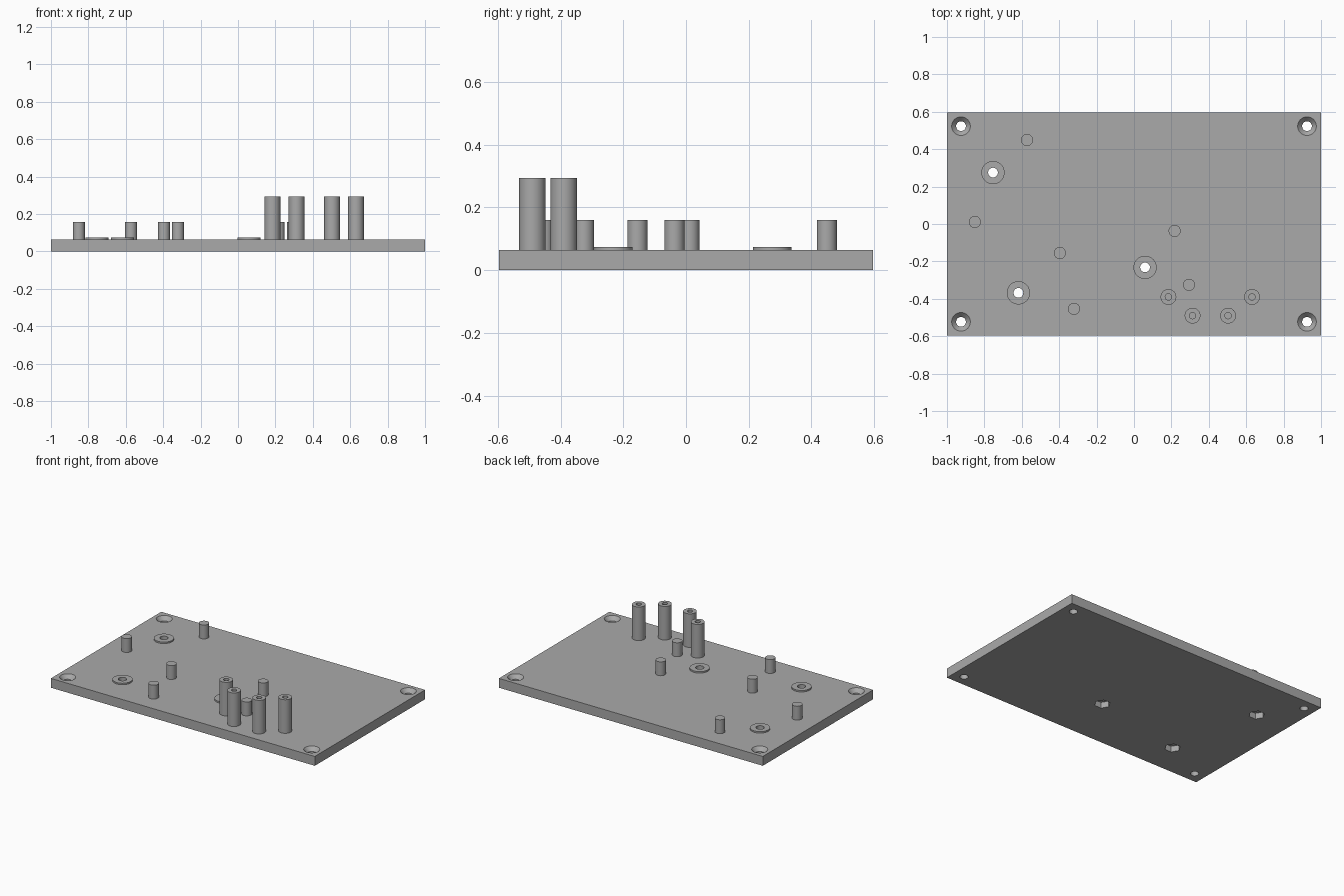
import bpy, bmesh, math

cube = bpy.data.objects.get("Cube")
if cube:
    bpy.data.objects.remove(cube, do_unlink=True)

TOP, BOTTOM = 0.064, -0.02
HALF_X, HALF_Y = 1.0, 0.597
BORE = 0.026

grey = bpy.data.materials.new("plain grey")
grey.use_nodes = True
colour = (0.4, 0.4, 0.4, 1)
grey.diffuse_color = colour
grey.node_tree.nodes["Principled BSDF"].inputs["Base Color"].default_value = colour


def lathe(bm, profile, x, y, sides=48, turn=0.0, close=False):
    """Revolve a (radius, height) profile about the vertical through x, y."""
    rings = []
    for r, z in profile:
        if r == 0:
            rings.append([bm.verts.new((x, y, z))] * sides)
            continue
        angles = [turn + math.tau * i / sides for i in range(sides)]
        rings.append([bm.verts.new((x + r * math.cos(a), y + r * math.sin(a), z))
                      for a in angles])
    for low, high in zip(rings, rings[1:]):
        for i in range(sides):
            j = (i + 1) % sides
            corners = [low[i], low[j], high[j], high[i]]
            bm.faces.new(list(dict.fromkeys(corners)))
    if close:
        bm.faces.new(rings[0][::-1])
        bm.faces.new(rings[-1])


def finish(name, bm, smooth=True):
    bmesh.ops.recalc_face_normals(bm, faces=bm.faces)
    mesh = bpy.data.meshes.new(name)
    bm.to_mesh(mesh)
    bm.free()
    obj = bpy.data.objects.new(name, mesh)
    bpy.context.collection.objects.link(obj)
    mesh.materials.append(grey)
    if smooth:
        shade(obj)
    return obj


def select(obj):
    bpy.ops.object.select_all(action="DESELECT")
    obj.select_set(True)
    bpy.context.view_layer.objects.active = obj


def shade(obj):
    select(obj)
    bpy.ops.object.shade_smooth_by_angle(angle=math.radians(30))


bosses = [(-0.754, 0.275), (-0.618, -0.368), (0.059, -0.232)]
pins = [(-0.572, 0.449), (-0.851, 0.011), (-0.396, -0.155),
        (-0.321, -0.454), (0.217, -0.037), (0.294, -0.325)]
posts = [(0.184, -0.39), (0.313, -0.49), (0.503, -0.49), (0.631, -0.39)]

# Base plate
bm = bmesh.new()
bmesh.ops.create_cube(bm, size=1)
for v in bm.verts:
    v.co = (v.co.x * 2 * HALF_X, v.co.y * 2 * HALF_Y, (v.co.z + 0.5) * TOP)
plate = finish("base_plate", bm, smooth=False)

# Countersunk corner holes and boss holes with hexagonal nut pockets
bm = bmesh.new()
for sx in (-1, 1):
    for sy in (-1, 1):
        lathe(bm, [(BORE, BOTTOM), (BORE, 0.038), (0.05, TOP), (0.05, 0.1)],
              sx * 0.925, sy * 0.523, close=True)
holes = finish("hole_cutter", bm, smooth=False)
bm = bmesh.new()
for x, y in bosses:
    lathe(bm, [(BORE, BOTTOM), (BORE, 0.1)], x, y, close=True)
bores = finish("bore_cutter", bm, smooth=False)
bm = bmesh.new()
for x, y in bosses:
    lathe(bm, [(0.05, BOTTOM), (0.05, 0.04)], x, y, sides=6, close=True)
pockets = finish("nut_pocket_cutter", bm, smooth=False)

for cutter in (holes, bores, pockets):
    cutter.hide_render = True
    cut = plate.modifiers.new(cutter.name, "BOOLEAN")
    cut.operation, cut.solver, cut.object = "DIFFERENCE", "EXACT", cutter
    select(plate)
    bpy.ops.object.modifier_apply(modifier=cut.name)
    bpy.data.objects.remove(cutter, do_unlink=True)
shade(plate)

# Low raised washers around the boss holes
for i, (x, y) in enumerate(bosses, 1):
    bm = bmesh.new()
    lathe(bm, [(0.062, TOP), (0.062, 0.074), (BORE, 0.074), (BORE, TOP)], x, y)
    finish(f"raised_washer_{i}", bm)

# Short solid pins
for i, (x, y) in enumerate(pins, 1):
    bm = bmesh.new()
    lathe(bm, [(0.032, TOP), (0.032, 0.159), (0, 0.159)], x, y)
    finish(f"locating_pin_{i}", bm)

# Tall hollow screw posts
for i, (x, y) in enumerate(posts, 1):
    bm = bmesh.new()
    lathe(bm, [(0.042, TOP), (0.042, 0.294), (0.017, 0.294),
               (0.017, TOP + 0.002), (0, TOP + 0.002)], x, y)
    finish(f"screw_post_{i}", bm)
